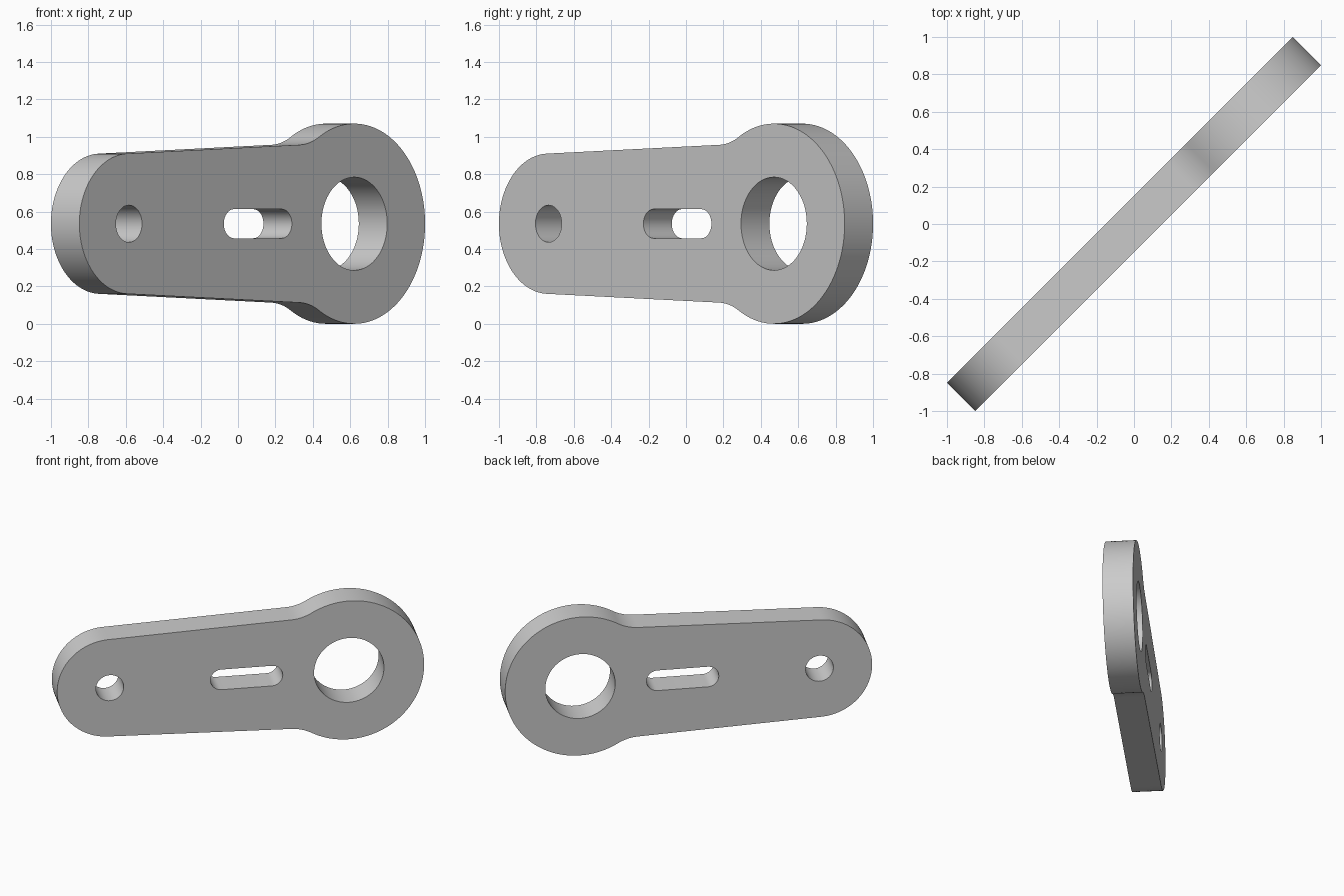
import bpy
import bmesh
from math import pi, sin, cos, sqrt, radians
from mathutils import Vector

cube = bpy.data.objects.get("Cube")
if cube:
    bpy.data.objects.remove(cube)

# Lever dimensions, in its own plane (x along the arm, z up)
BIG, SMALL, FILLET = 0.535, 0.375, 0.31
HALF_LENGTH, THICK, TAPER = 1.307, 0.215, 0.036
big_c = Vector((HALF_LENGTH - BIG, 0))
small_c = Vector((SMALL - HALF_LENGTH, 0))


def arc(centre, radius, start, end, steps):
    angles = [start + (end - start) * i / steps for i in range(steps + 1)]
    return [centre + radius * Vector((cos(a), sin(a))) for a in angles]


def direction(v):
    return Vector((1, 0)).angle_signed(v) * -1


def lever_outline():
    along = Vector((cos(TAPER), sin(TAPER)))
    normal = Vector((-sin(TAPER), cos(TAPER)))
    span = big_c.x - small_c.x
    height = SMALL + FILLET
    reach = span * cos(TAPER) - sqrt((BIG + FILLET) ** 2 - (height + span * sin(TAPER)) ** 2)
    fillet_c = small_c + along * reach + normal * height
    # Upper half: small end, concave fillet, big end
    upper = arc(small_c, SMALL, pi, pi / 2 + TAPER, 32)
    upper += arc(fillet_c, FILLET, TAPER - pi / 2, direction(big_c - fillet_c), 12)
    upper += arc(big_c, BIG, direction(fillet_c - big_c), 0, 48)[1:]
    lower = [Vector((p.x, -p.y)) for p in reversed(upper[1:-1])]
    return upper + lower


def hole(centre, radius):
    return arc(centre, radius, 0, 2 * pi, 64)[:-1]


def slot(left, right, radius):
    return (arc(Vector((right, 0)), radius, -pi / 2, pi / 2, 20)
            + arc(Vector((left, 0)), radius, pi / 2, 1.5 * pi, 20))


# Plate with two round holes and a slot
loops = [lever_outline(), hole(big_c, 0.249), hole(small_c, 0.099), slot(-0.137, 0.222, 0.078)]
bm = bmesh.new()
rings = []
for y in (-THICK / 2, THICK / 2):
    side, edges = [], []
    for loop in loops:
        ring = [bm.verts.new((p.x, y, p.y)) for p in loop]
        edges += [bm.edges.new((ring[i - 1], ring[i])) for i in range(len(ring))]
        side.append(ring)
    bmesh.ops.triangle_fill(bm, use_beauty=True, edges=edges, normal=(0, y, 0))
    rings.append(side)

# Rim and hole walls
for front, back in zip(*rings):
    for i in range(len(front)):
        bm.faces.new((front[i - 1], front[i], back[i], back[i - 1]))
bmesh.ops.recalc_face_normals(bm, faces=bm.faces)

mesh = bpy.data.meshes.new("lever_plate")
bm.to_mesh(mesh)
bm.free()
lever = bpy.data.objects.new("lever_plate", mesh)
bpy.context.collection.objects.link(lever)
lever.location.z = BIG
lever.rotation_euler.z = radians(45)

# Plain grey metal
grey = bpy.data.materials.new("light_grey")
grey.use_nodes = True
colour = (0.6, 0.6, 0.6, 1)
grey.diffuse_color = colour
grey.node_tree.nodes["Principled BSDF"].inputs["Base Color"].default_value = colour
mesh.materials.append(grey)

bpy.ops.object.select_all(action="DESELECT")
lever.select_set(True)
bpy.context.view_layer.objects.active = lever
bpy.ops.object.shade_smooth_by_angle(angle=radians(30))
